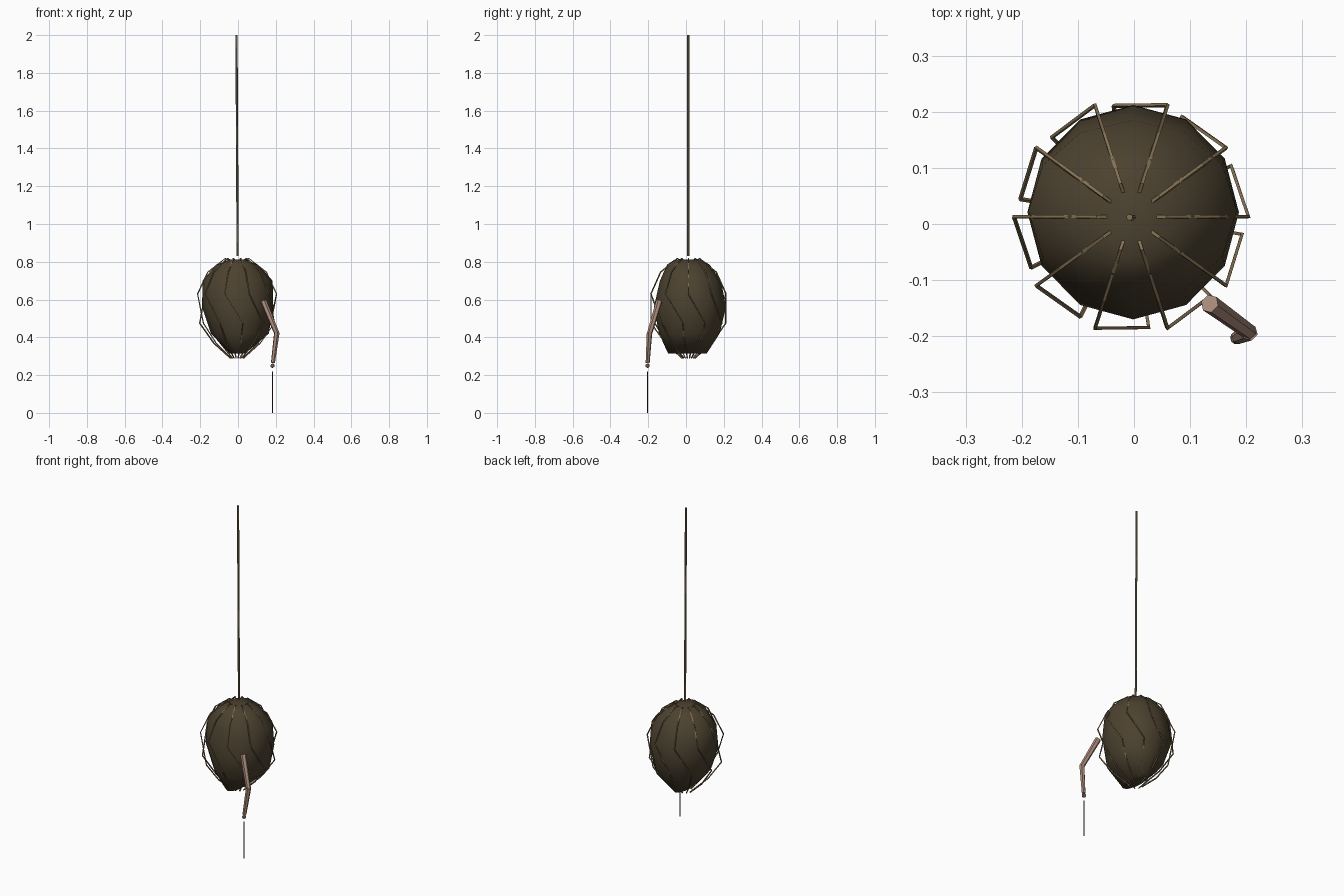
import bpy, bmesh, math
from mathutils import Vector

if "Cube" in bpy.data.objects:
    bpy.data.objects.remove(bpy.data.objects["Cube"])


def material(name, rgb):
    m = bpy.data.materials.new(name)
    m.diffuse_color = (*rgb, 1)
    m.use_nodes = True
    m.node_tree.nodes["Principled BSDF"].inputs["Base Color"].default_value = m.diffuse_color
    return m


SACK = material("dark brown silk", (0.072, 0.054, 0.029))
CORD = material("tan cord", (0.23, 0.165, 0.085))
SKIN = material("pale skin", (0.40, 0.26, 0.20))
BLOOD = material("dark red", (0.10, 0.02, 0.02))


def finish(name, bm, mat, smooth=False):
    bmesh.ops.recalc_face_normals(bm, faces=bm.faces)
    me = bpy.data.meshes.new(name)
    bm.to_mesh(me)
    bm.free()
    me.materials.append(mat)
    for p in me.polygons:
        p.use_smooth = smooth
    ob = bpy.data.objects.new(name, me)
    bpy.context.collection.objects.link(ob)
    return ob


def skin_rings(bm, rings):
    n = len(rings[0])
    for a, b in zip(rings, rings[1:]):
        for i in range(n):
            j = (i + 1) % n
            bm.faces.new((a[i], a[j], b[j], b[i]))
    bm.faces.new(rings[0])
    bm.faces.new(rings[-1])


def tube(bm, pts, radii, sides):
    """Low-poly tube along a path, with mitred bends."""
    pts = [Vector(p) for p in pts]
    dirs = [(b - a).normalized() for a, b in zip(pts, pts[1:])]
    rings = []
    u = dirs[0].orthogonal().normalized()
    for k, p in enumerate(pts):
        t = (dirs[max(k - 1, 0)] + dirs[min(k, len(dirs) - 1)]).normalized()
        u = (u - t * u.dot(t)).normalized()
        v = t.cross(u)
        rings.append([bm.verts.new(p + radii[k] * (u * math.cos(a) + v * math.sin(a)))
                      for a in (2 * math.pi * i / sides for i in range(sides))])
    skin_rings(bm, rings)


# Lumpy sack: z, then x and y limits of each ring
PROFILE = [
    (0.812, -0.045, 0.04, -0.06, 0.08),
    (0.785, -0.115, 0.105, -0.10, 0.125),
    (0.70, -0.188, 0.183, -0.138, 0.185),
    (0.56, -0.190, 0.187, -0.170, 0.212),
    (0.42, -0.143, 0.163, -0.143, 0.178),
    (0.315, -0.045, 0.04, -0.095, 0.11),
]
bm = bmesh.new()
rings = []
for z, x0, x1, y0, y1 in PROFILE:
    ring = []
    for i in range(12):
        a = 2 * math.pi * i / 12
        c, s = math.cos(a), math.sin(a)
        x = (x0 + x1) / 2 + (x1 - x0) / 2 * c
        y = (y0 + y1) / 2 + (y1 - y0) / 2 * s
        ring.append(bm.verts.new((x, y, z)))
    rings.append(ring)
skin_rings(bm, rings)
finish("sack", bm, SACK, True)

# Ten kinked cords around the sack: radius, twist in degrees, height
PATH = [(0.028, 0, 0.80), (0.062, 0, 0.818), (0.155, 0, 0.745), (0.209, 0, 0.63),
        (0.200, 27, 0.475), (0.125, 27, 0.37), (0.035, 27, 0.29)]
bm = bmesh.new()
for k in range(10):
    pts = []
    for r, twist, z in PATH:
        a = math.radians(36 * k + twist)
        pts.append((-0.005 + r * math.cos(a), 0.013 + r * math.sin(a), z))
    tube(bm, pts, [0.004] * len(pts), 4)
finish("binding_cords", bm, CORD)

# Hanging rope
bm = bmesh.new()
tube(bm, [(-0.008, 0.012, 2.0), (-0.002, 0.012, 0.83)], [0.006, 0.006], 6)
finish("hanging_rope", bm, CORD)

# Limp arm: upper arm, forearm and hand
bm = bmesh.new()
tube(bm, [(0.135, -0.142, 0.592), (0.206, -0.193, 0.42)], [0.017, 0.014], 6)
tube(bm, [(0.206, -0.193, 0.428), (0.185, -0.203, 0.265)], [0.015, 0.011], 6)
finish("arm", bm, SKIN)
bm = bmesh.new()
bmesh.ops.create_icosphere(bm, subdivisions=1, radius=0.013)
bmesh.ops.translate(bm, verts=bm.verts, vec=(0.183, -0.203, 0.25))
finish("hand", bm, SKIN)

# Drip falling from the hand to the ground
bm = bmesh.new()
tube(bm, [(0.183, -0.203, 0.22), (0.183, -0.203, 0.0)], [0.003, 0.003], 5)
finish("drip", bm, BLOOD)
